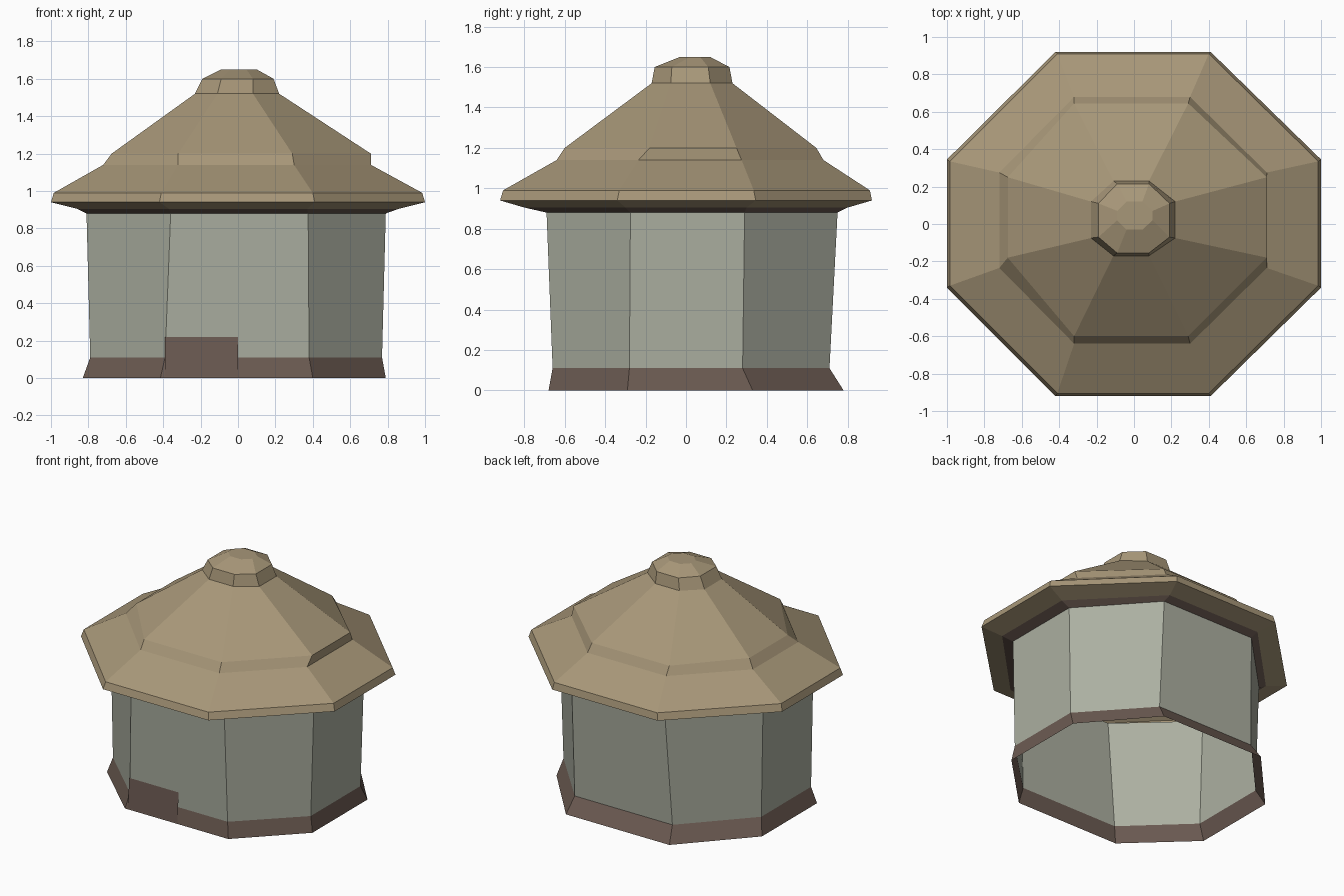
import bpy

if "Cube" in bpy.data.objects:
    bpy.data.objects.remove(bpy.data.objects["Cube"])


def material(name, rgb):
    m = bpy.data.materials.new(name)
    m.diffuse_color = (*rgb, 1)
    m.use_nodes = True
    m.node_tree.nodes["Principled BSDF"].inputs["Base Color"].default_value = m.diffuse_color
    return m


def make(name, verts, faces, mat):
    mesh = bpy.data.meshes.new(name)
    mesh.from_pydata(verts, [], faces)
    mesh.materials.append(mat)
    ob = bpy.data.objects.new(name, mesh)
    bpy.context.collection.objects.link(ob)
    return ob


def octagon(z, west, east, south, north, sx0, sx1, ey0, ey1):
    """Hand-cut octagon: four side limits plus the spans of its x and y edges."""
    return [(sx0, south, z), (sx1, south, z), (east, ey0, z), (east, ey1, z),
            (sx1, north, z), (sx0, north, z), (west, ey1, z), (west, ey0, z)]


def loft(name, rings, mat, cap=False):
    """Bridge a stack of octagons from bottom to top."""
    verts = [v for r in rings for v in octagon(*r)]
    faces = [(8 * k + i, 8 * k + (i + 1) % 8, 8 * k + 8 + (i + 1) % 8, 8 * k + 8 + i)
             for k in range(len(rings) - 1) for i in range(8)]
    if cap:
        faces.append(tuple(range(len(verts) - 8, len(verts))))
    return make(name, verts, faces, mat)


thatch = material("thatch", (0.39, 0.31, 0.19))
plaster = material("plaster", (0.41, 0.43, 0.355))
stone = material("stone", (0.15, 0.105, 0.085))

# Shared profile rings
skirt_top = (0.11, -0.79, 0.77, -0.66, 0.71, -0.39, 0.38, -0.28, 0.28)
wall_top = (0.88, -0.81, 0.79, -0.69, 0.75, -0.36, 0.375, -0.275, 0.29)
eave_inner = (0.905, -0.86, 0.86, -0.80, 0.80, -0.37, 0.37, -0.30, 0.30)

# Flared footing, open underneath
loft("footing", [(0, -0.83, 0.79, -0.68, 0.78, -0.415, 0.40, -0.29, 0.33), skirt_top], stone)

# Plastered walls
loft("walls", [skirt_top, wall_top], plaster)

# Dark soffit between walls and eave
loft("soffit", [wall_top, eave_inner], stone)

# Two-tier roof with a small peaked cap
loft("roof", [
    eave_inner,
    (0.94, -1.00, 1.00, -0.92, 0.92, -0.42, 0.41, -0.34, 0.345),
    (0.99, -0.985, 0.985, -0.905, 0.91, -0.41, 0.40, -0.33, 0.335),
    (1.14, -0.72, 0.71, -0.64, 0.68, -0.32, 0.30, -0.235, 0.275),
    (1.20, -0.675, 0.71, -0.60, 0.645, -0.32, 0.29, -0.18, 0.25),
    (1.52, -0.23, 0.22, -0.17, 0.23, -0.11, 0.08, -0.075, 0.12),
    (1.60, -0.19, 0.19, -0.155, 0.215, -0.09, 0.08, -0.07, 0.11),
    (1.65, -0.09, 0.10, -0.03, 0.12, -0.04, 0.045, 0.02, 0.07),
], thatch, cap=True)

# Stone patch on the left half of the front wall
make("front_step", [(-0.39, -0.682, 0.01), (0, -0.682, 0.01),
                    (0, -0.668, 0.22), (-0.39, -0.668, 0.22)], [(0, 1, 2, 3)], stone)
